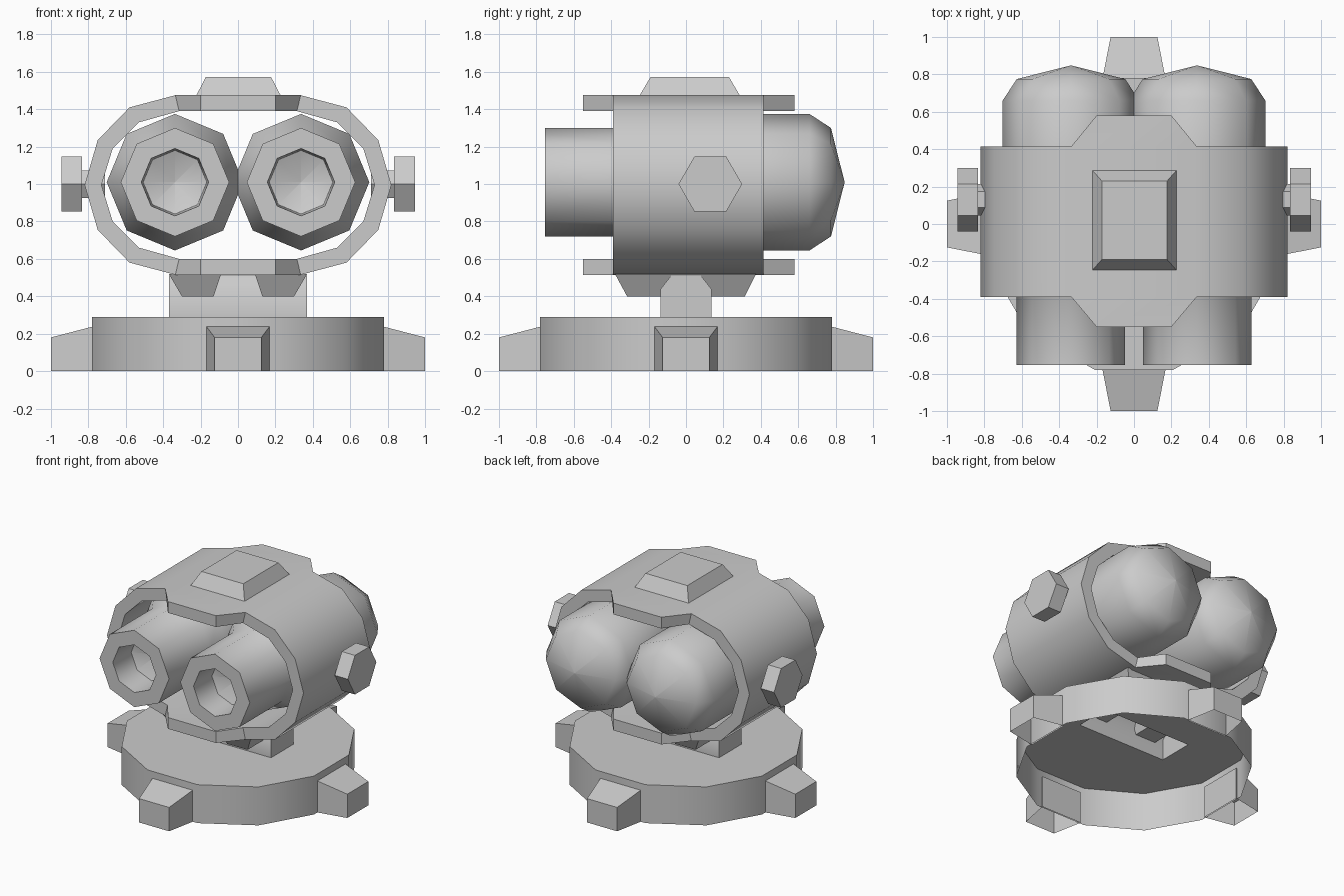
import bpy, bmesh
from math import sin, cos, pi, radians

cube = bpy.data.objects.get("Cube")
if cube:
    bpy.data.objects.remove(cube)

grey = bpy.data.materials.new("plain grey")
grey.use_nodes = True
COLOUR = (0.6, 0.6, 0.6, 1)
grey.diffuse_color = COLOUR
grey.node_tree.nodes["Principled BSDF"].inputs["Base Color"].default_value = COLOUR


def finish(name, bm):
    """Turn a bmesh into a grey object, smooth except at sharp corners."""
    bmesh.ops.recalc_face_normals(bm, faces=bm.faces)
    mesh = bpy.data.meshes.new(name)
    bm.to_mesh(mesh)
    bm.free()
    mesh.materials.append(grey)
    obj = bpy.data.objects.new(name, mesh)
    bpy.context.collection.objects.link(obj)
    bpy.ops.object.select_all(action='DESELECT')
    obj.select_set(True)
    bpy.context.view_layer.objects.active = obj
    bpy.ops.object.shade_smooth_by_angle(angle=radians(50))
    return obj


def loft(name, rings, start=True, end=True):
    """Skin a row of equal-length rings, with optional end caps."""
    bm = bmesh.new()
    loops = [[bm.verts.new(p) for p in ring] for ring in rings]
    n = len(loops[0])
    for a, b in zip(loops, loops[1:]):
        for i in range(n):
            j = (i + 1) % n
            bm.faces.new((a[i], a[j], b[j], b[i]))
    if start:
        bm.faces.new(loops[0])
    if end:
        bm.faces.new(loops[-1])
    bmesh.ops.remove_doubles(bm, verts=bm.verts, dist=0.0005)
    return finish(name, bm)


def rect(x0, x1, y0, y1, z):
    return [(x0, y0, z), (x1, y0, z), (x1, y1, z), (x0, y1, z)]


def circle(n, r, phase=0.0):
    return [(r * cos(2 * pi * i / n + phase), r * sin(2 * pi * i / n + phase))
            for i in range(n)]


# Base: open-bottomed twelve-sided shell with a slot under the neck
NECK_X, NECK_Y, BASE_TOP = 0.37, 0.135, 0.29
bm = bmesh.new()
rim = circle(12, 0.78 / cos(pi / 12), pi / 12)
low = [bm.verts.new((x, y, 0)) for x, y in rim]
top = [bm.verts.new((x, y, BASE_TOP)) for x, y in rim]
slot = [bm.verts.new(p) for p in rect(-NECK_X, NECK_X, -NECK_Y, NECK_Y, BASE_TOP)]
for i in range(12):
    j = (i + 1) % 12
    bm.faces.new((low[i], low[j], top[j], top[i]))
edges = [bm.edges.get((top[i], top[i - 1])) for i in range(12)]
edges += [bm.edges.new((slot[i], slot[i - 1])) for i in range(4)]
bmesh.ops.triangle_fill(bm, use_beauty=True, edges=edges, normal=(0, 0, 1))
finish("base", bm)

# Four tapered feet, open underneath
for k, side in enumerate(("left", "back", "right", "front")):
    foot = loft(side + "_foot",
                [[(r, -w, 0), (r, -w, h), (r, w, h), (r, w, 0)]
                 for r, w, h in ((0.77, 0.17, 0.24), (1.0, 0.125, 0.18))])
    bm = bmesh.new()
    bm.from_mesh(foot.data)
    under = [f for f in bm.faces if f.calc_center_median().z < 0.001]
    bmesh.ops.delete(bm, geom=under, context='FACES_ONLY')
    bm.to_mesh(foot.data)
    bm.free()
    foot.rotation_euler.z = k * pi / 2

# Neck with chamfered top, open into the base
neck = [(-NECK_Y, BASE_TOP), (-NECK_Y, 0.44), (-0.08, 0.51),
        (0.08, 0.51), (NECK_Y, 0.44), (NECK_Y, BASE_TOP)]
obj = loft("neck", [[(x, y, z) for y, z in neck] for x in (-NECK_X, NECK_X)])
bm = bmesh.new()
bm.from_mesh(obj.data)
under = [f for f in bm.faces if f.calc_center_median().z < BASE_TOP + 0.001]
bmesh.ops.delete(bm, geom=under, context='FACES_ONLY')
bm.to_mesh(obj.data)
bm.free()

# Hollow housing with a trapezoid lip at both ends, above and below
MID_Z, FRONT, BACK = 0.995, -0.39, 0.415


def oval(quarter):
    """Complete an oval from its top right quarter, listed top to side."""
    right = quarter + [(x, -z) for x, z in reversed(quarter[:-1])]
    return [(x, z + MID_Z) for x, z in right + [(-x, z) for x, z in reversed(right)
                                                if x > 0]]


outer = oval([(0.335, 0.48), (0.58, 0.415), (0.75, 0.24), (0.82, 0)])
inner = oval([(0.315, 0.395), (0.53, 0.335), (0.67, 0.195), (0.73, 0)])
bm = bmesh.new()
grid = [[bm.verts.new((x, y, z)) for x, z in prof]
        for prof, y in ((outer, FRONT), (outer, BACK), (inner, BACK), (inner, FRONT))]
n = len(outer)
for r in range(4):
    a, b = grid[r], grid[(r + 1) % 4]
    for i in range(n):
        j = (i + 1) % n
        is_lip = r % 2 == 1 and abs(outer[i][1] - outer[j][1]) < 0.001
        if not is_lip:
            bm.faces.new((a[i], a[j], b[j], b[i]))
            continue
        root = (a[i], a[j], b[j], b[i])
        tip_y = 0.58 if r == 1 else -0.55
        tip = [bm.verts.new((0.2 if v.co.x > 0 else -0.2, tip_y, v.co.z)) for v in root]
        bm.faces.new(tip)
        for k in range(4):
            m = (k + 1) % 4
            bm.faces.new((root[k], root[m], tip[m], tip[k]))
finish("housing", bm)

# Raised plate on top of the housing
loft("top_plate", [rect(-0.225, 0.23, -0.25, 0.29, 1.47),
                   rect(-0.172, 0.177, -0.19, 0.23, 1.572)])

# Paired parts
for s, side in ((1, "left"), (-1, "right")):
    # Eight-sided barrel: recessed muzzle, wider rear, domed back
    profile = [(0.001, -0.48), (0.17, -0.55), (0.18, -0.755), (0.29, -0.755),
               (0.29, -0.25), (0.365, -0.15), (0.365, 0.66), (0.29, 0.775),
               (0.001, 0.848)]
    loft(side + "_barrel", [[(s * 0.337 + x, y, 1.01 + z) for x, z in circle(8, r)]
                            for r, y in profile])
    # Mounting block under the housing
    x0, x1, x2, x3 = (s * v for v in (0.09, 0.13, 0.30, 0.37))
    loft(side + "_mount", [rect(x1, x2, -0.315, 0.315, 0.40),
                           rect(x0, x3, -0.38, 0.375, 0.52)])
    # Hexagonal side knob on a short stem
    for part, r, a, b in (("knob", 0.17, 0.835, 0.945), ("stem", 0.085, 0.71, 0.84)):
        loft(side + "_" + part, [[(s * x, 0.13 + y, 1.0 + z) for y, z in circle(6, r)]
                                 for x in (a, b)])
